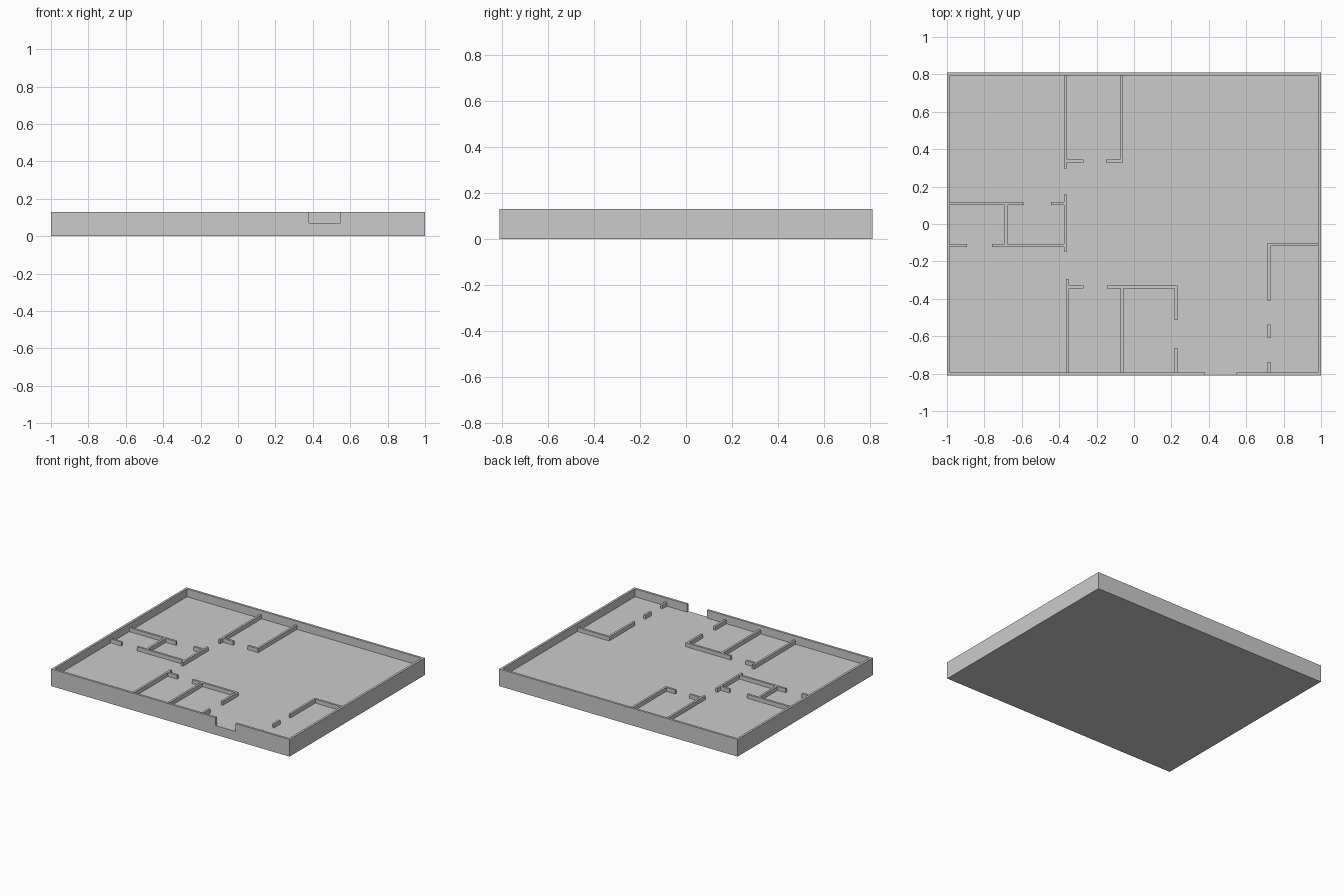
import bpy

if "Cube" in bpy.data.objects:
    bpy.data.objects.remove(bpy.data.objects["Cube"])

FLOOR, WALL_TOP, PART_TOP = 0.07, 0.13, 0.10   # floor level, outer rim, partition tops
X, Y, T = 1.0, 0.81, 0.017                     # half sizes and wall thickness
IX, IY = X - T, Y - T                          # inner faces of the outer walls


def box(name, x0, x1, y0, y1, z0, z1):
    v = [(x, y, z) for z in (z0, z1) for x, y in ((x0, y0), (x1, y0), (x1, y1), (x0, y1))]
    f = [(3, 2, 1, 0), (4, 5, 6, 7)] + [(i, (i + 1) % 4, (i + 1) % 4 + 4, i + 4) for i in range(4)]
    mesh = bpy.data.meshes.new(name)
    mesh.from_pydata(v, [], f)
    ob = bpy.data.objects.new(name, mesh)
    bpy.context.collection.objects.link(ob)
    return ob


def cut(target, cutter):
    mod = target.modifiers.new("cut", 'BOOLEAN')
    mod.operation, mod.solver, mod.object = 'DIFFERENCE', 'EXACT', cutter
    bpy.context.view_layer.objects.active = target
    bpy.ops.object.modifier_apply(modifier=mod.name)
    bpy.data.objects.remove(cutter)


# Floor slab with outer walls: hollowed block with an entrance at the front
shell = box("floor_and_outer_walls", -X, X, -Y, Y, 0, WALL_TOP)
cut(shell, box("room_cutter", -IX, IX, -IY, IY, FLOOR, 0.3))
cut(shell, box("entrance_cutter", 0.38, 0.548, -Y - 0.1, -IY + 0.05, FLOOR, 0.3))


def wall_x(name, x0, x1, y):
    box(name, x0, x1, y - 0.008, y + 0.008, FLOOR, PART_TOP)


def wall_y(name, x, y0, y1):
    box(name, x - 0.008, x + 0.008, y0, y1, FLOOR, PART_TOP)


# Back room
wall_y("back_room_left_wall", -0.365, 0.297, IY)
wall_x("back_room_door_stub_left", -0.357, -0.27, 0.336)
wall_y("back_room_right_wall", -0.068, 0.328, IY)
wall_x("back_room_door_stub_right", -0.15, -0.076, 0.336)

# Left middle rooms
wall_x("left_room_back_wall", -IX, -0.592, 0.109)
wall_x("left_room_back_stub", -0.445, -0.373, 0.109)
wall_y("left_room_divider", -0.685, -0.107, 0.101)
wall_x("left_room_front_wall", -0.76, -0.373, -0.115)
wall_x("left_room_front_stub", -IX, -0.893, -0.115)
wall_y("left_room_hall_wall", -0.365, -0.148, 0.157)

# Front rooms
wall_y("front_room_left_wall", -0.356, -IY, -0.295)
wall_x("front_room_door_stub", -0.348, -0.27, -0.336)
wall_x("front_room_back_wall", -0.145, 0.232, -0.336)
wall_y("front_room_divider", -0.064, -IY, -0.344)
wall_y("front_room_right_wall", 0.224, -0.512, -0.344)
wall_y("front_room_right_stub", 0.224, -IY, -0.663)

# Right front room
wall_x("right_room_back_wall", 0.715, IX, -0.11)
wall_y("right_room_side_wall", 0.723, -0.412, -0.118)
wall_y("right_room_door_pier", 0.723, -0.61, -0.536)
wall_y("right_room_front_stub", 0.723, -IY, -0.737)
